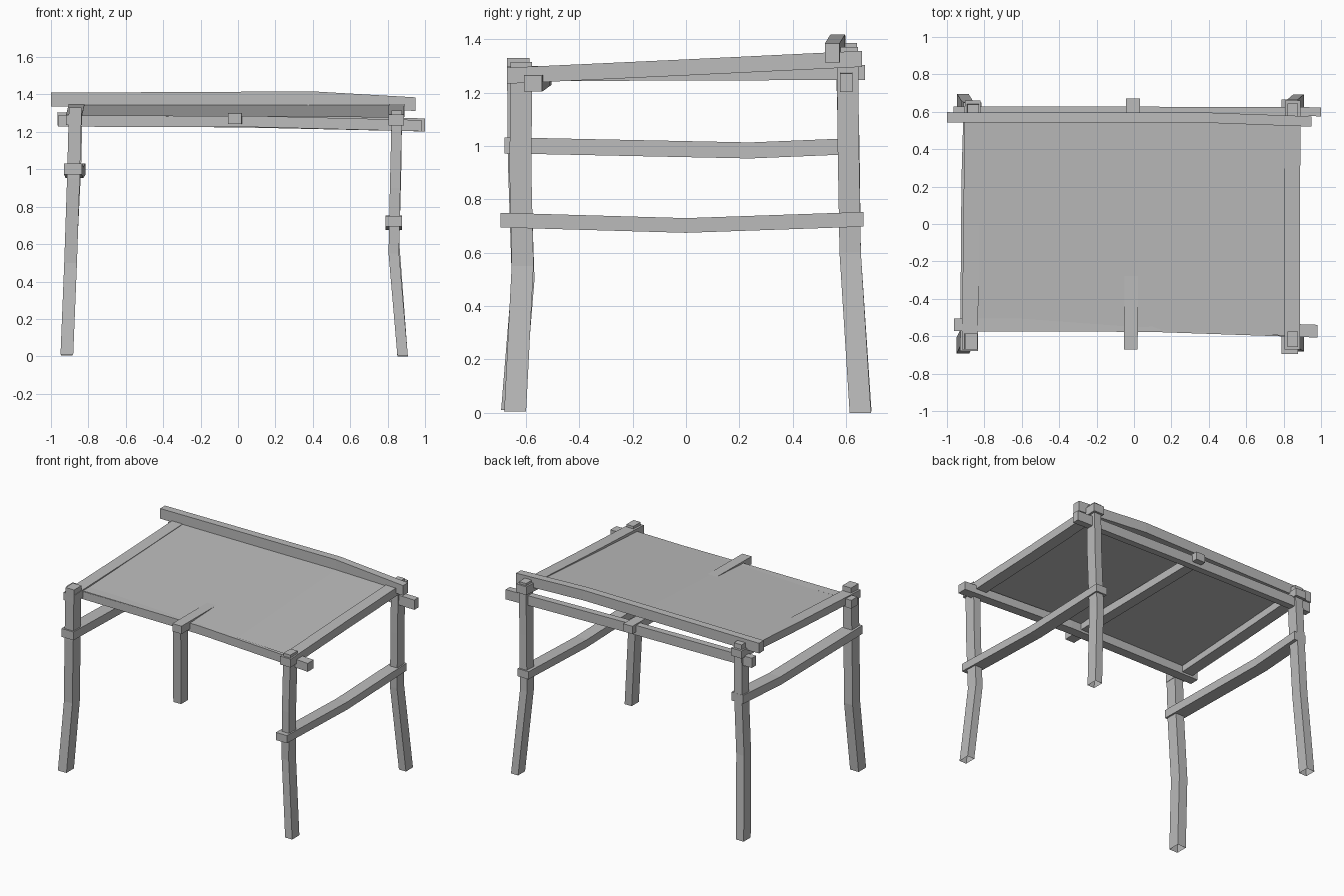
import bpy

old = bpy.data.objects.get("Cube")
if old:
    bpy.data.objects.remove(old, do_unlink=True)

grey = bpy.data.materials.new("plain_grey")
grey.use_nodes = True
grey.diffuse_color = (0.5, 0.5, 0.5, 1)
grey.node_tree.nodes["Principled BSDF"].inputs["Base Color"].default_value = (0.5, 0.5, 0.5, 1)


def make_object(name, verts, faces):
    mesh = bpy.data.meshes.new(name)
    mesh.from_pydata(verts, [], faces)
    mesh.materials.append(grey)
    obj = bpy.data.objects.new(name, mesh)
    bpy.context.collection.objects.link(obj)
    return obj


def beam(name, path, axis, width, height, open_start=False):
    """Rectangular timber lofted through the path points along one axis."""
    u, v = [(1, 2), (2, 0), (0, 1)][axis]
    size = (width, height)
    verts, faces = [], []
    for point in path:
        for du, dv in ((-1, -1), (1, -1), (1, 1), (-1, 1)):
            corner = list(point)
            corner[u] += du * size[0] / 2
            corner[v] += dv * size[1] / 2
            verts.append(corner)
    for ring in range(len(path) - 1):
        base = ring * 4
        for i in range(4):
            j = (i + 1) % 4
            faces.append((base + i, base + j, base + 4 + j, base + 4 + i))
    last = len(verts) - 4
    faces.append(tuple(range(last, last + 4)))
    if not open_start:
        faces.append((3, 2, 1, 0))
    return make_object(name, verts, faces)


# Crooked legs, hollow at the foot
beam("front_right_leg", [(-.915, -.65, .01), (-.895, -.61, .5), (-.88, -.625, .95),
                         (-.87, -.628, 1.33)], 2, .068, .085, True)
beam("front_left_leg", [(.88, -.64, .005), (.833, -.612, .55), (.84, -.62, .9),
                        (.85, -.617, 1.315)], 2, .056, .082, True)
beam("back_right_leg", [(-.915, .655, .005), (-.89, .615, .6), (-.87, .61, 1),
                        (-.86, .6, 1.385)], 2, .062, .08, True)
beam("back_left_leg", [(.88, .653, 0), (.835, .615, .6), (.845, .608, 1),
                       (.85, .605, 1.37)], 2, .056, .08, True)

# Sloping side beams that carry the sheet
beam("right_side_beam", [(-.878, -.67, 1.263), (-.87, 0, 1.29), (-.862, .66, 1.325)], 1, .055, .085)
beam("left_side_beam", [(.847, -.67, 1.263), (.845, 0, 1.294), (.85, .66, 1.326)], 1, .06, .083)
beam("centre_beam", [(-.017, -.67, 1.27), (-.012, 0, 1.273), (-.005, .67, 1.275)], 1, .056, .073)

# Bowed side rails
beam("right_side_rail", [(-.882, -.68, 1.002), (-.875, .24, .983), (-.863, .65, 1.0)], 1, .06, .095)
beam("left_side_rail", [(.832, -.695, .722), (.832, 0, .702), (.832, .665, .725)], 1, .055, .088)

# Long rails across the front and back
beam("front_rail", [(-.963, -.538, 1.258), (.1, -.543, 1.255), (.98, -.573, 1.233)], 0, .068, .06)
beam("lower_back_rail", [(-.965, .605, 1.27), (.1, .603, 1.257), (1, .6, 1.237)], 0, .048, .07)
beam("upper_back_beam", [(-1, .57, 1.373), (.4, .568, 1.38), (.95, .548, 1.348)], 0, .055, .073)

# Thin sloping roof sheet
make_object("roof_sheet",
            [(-.905, -.575, 1.283), (0, -.575, 1.284), (.4, -.578, 1.282), (.885, -.6, 1.275),
             (.885, .57, 1.346), (.4, .575, 1.346), (0, .575, 1.345), (-.905, .575, 1.345)],
            [(0, 1, 6, 7), (1, 2, 5, 6), (2, 3, 4, 5)])
